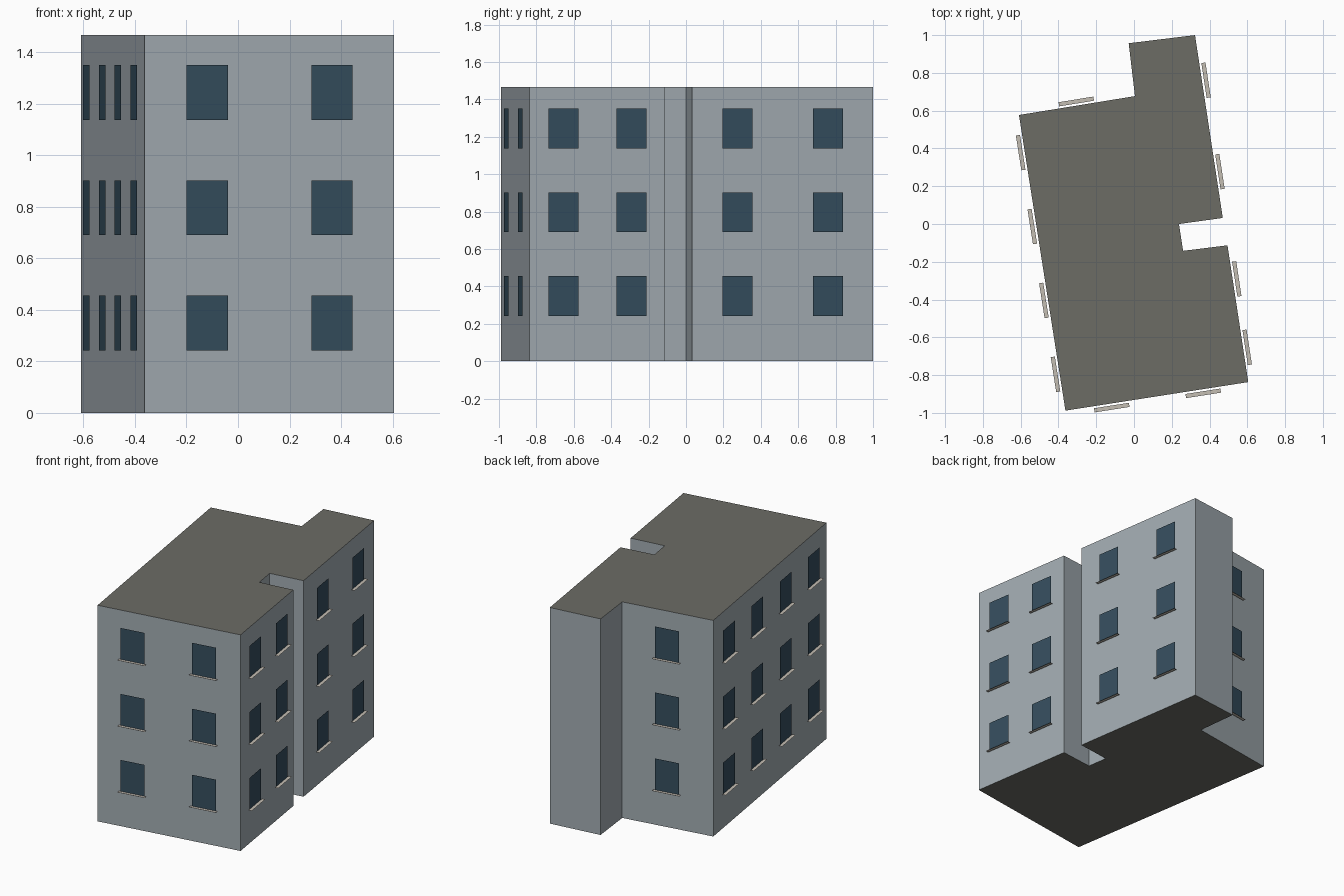
import bpy, bmesh
from mathutils import Vector

if "Cube" in bpy.data.objects:
    bpy.data.objects.remove(bpy.data.objects["Cube"])

HEIGHT = 1.467
WIN_W, WIN_H = 0.162, 0.213
SILL_W, SILL_D = 0.187, 0.022
GAP = 0.011
FLOORS = [0.242, 0.690, 1.138]     # window bottom heights

# Footprint, counter-clockwise, with the number of windows per floor on the wall that follows
PLAN = [((-0.363, -0.988), 2), ((0.605, -0.837), 2), ((0.495, -0.113), 0),
        ((0.260, -0.142), 0), ((0.238, 0.000), 0), ((0.470, 0.032), 2),
        ((0.323, 1.000), 0), ((-0.028, 0.957), 0), ((0.005, 0.677), 1),
        ((-0.609, 0.577), 4)]


def material(name, color):
    m = bpy.data.materials.new(name)
    m.diffuse_color = (*color, 1)
    m.use_nodes = True
    m.node_tree.nodes["Principled BSDF"].inputs["Base Color"].default_value = m.diffuse_color
    return m


def make_object(name, bm, *mats):
    mesh = bpy.data.meshes.new(name)
    bm.to_mesh(mesh)
    bm.free()
    for m in mats:
        mesh.materials.append(m)
    obj = bpy.data.objects.new(name, mesh)
    bpy.context.collection.objects.link(obj)
    return obj


def quad(bm, centre, u, v):
    """Flat rectangle spanned by half-vectors u and v."""
    corners = (centre - u - v, centre + u - v, centre + u + v, centre - u + v)
    bm.faces.new([bm.verts.new(c) for c in corners])


wall_mat = material("wall_grey", (0.36, 0.41, 0.44))
roof_mat = material("roof_grey", (0.15, 0.15, 0.13))
glass_mat = material("window_blue", (0.035, 0.075, 0.11))
sill_mat = material("sill_stone", (0.55, 0.51, 0.45))

# Building body: footprint extruded upward
bm = bmesh.new()
base = bm.faces.new([bm.verts.new((x, y, 0)) for (x, y), _ in PLAN])
top = bmesh.ops.extrude_face_region(bm, geom=[base], use_keep_orig=True)["geom"]
bmesh.ops.translate(bm, vec=(0, 0, HEIGHT),
                    verts=[g for g in top if isinstance(g, bmesh.types.BMVert)])
bmesh.ops.recalc_face_normals(bm, faces=bm.faces[:])
for f in bm.faces:
    f.material_index = 1 if abs(f.normal.z) > 0.5 else 0
make_object("building_body", bm, wall_mat, roof_mat)

# Windows and sills, evenly spaced along each wall
up = Vector((0, 0, 1))
windows, sills = bmesh.new(), bmesh.new()
for i, (start, count) in enumerate(PLAN):
    a = Vector((*start, 0))
    b = Vector((*PLAN[(i + 1) % len(PLAN)][0], 0))
    along = (b - a).normalized()
    out = along.cross(up)
    for k in range(count):
        spot = a.lerp(b, (k + 0.5) / count) + out * GAP
        for z in FLOORS:
            quad(windows, spot + up * (z + WIN_H / 2), along * WIN_W / 2, up * WIN_H / 2)
            quad(sills, spot + up * z + out * SILL_D / 2, along * SILL_W / 2, -out * SILL_D / 2)
make_object("windows", windows, glass_mat)
make_object("window_sills", sills, sill_mat)
